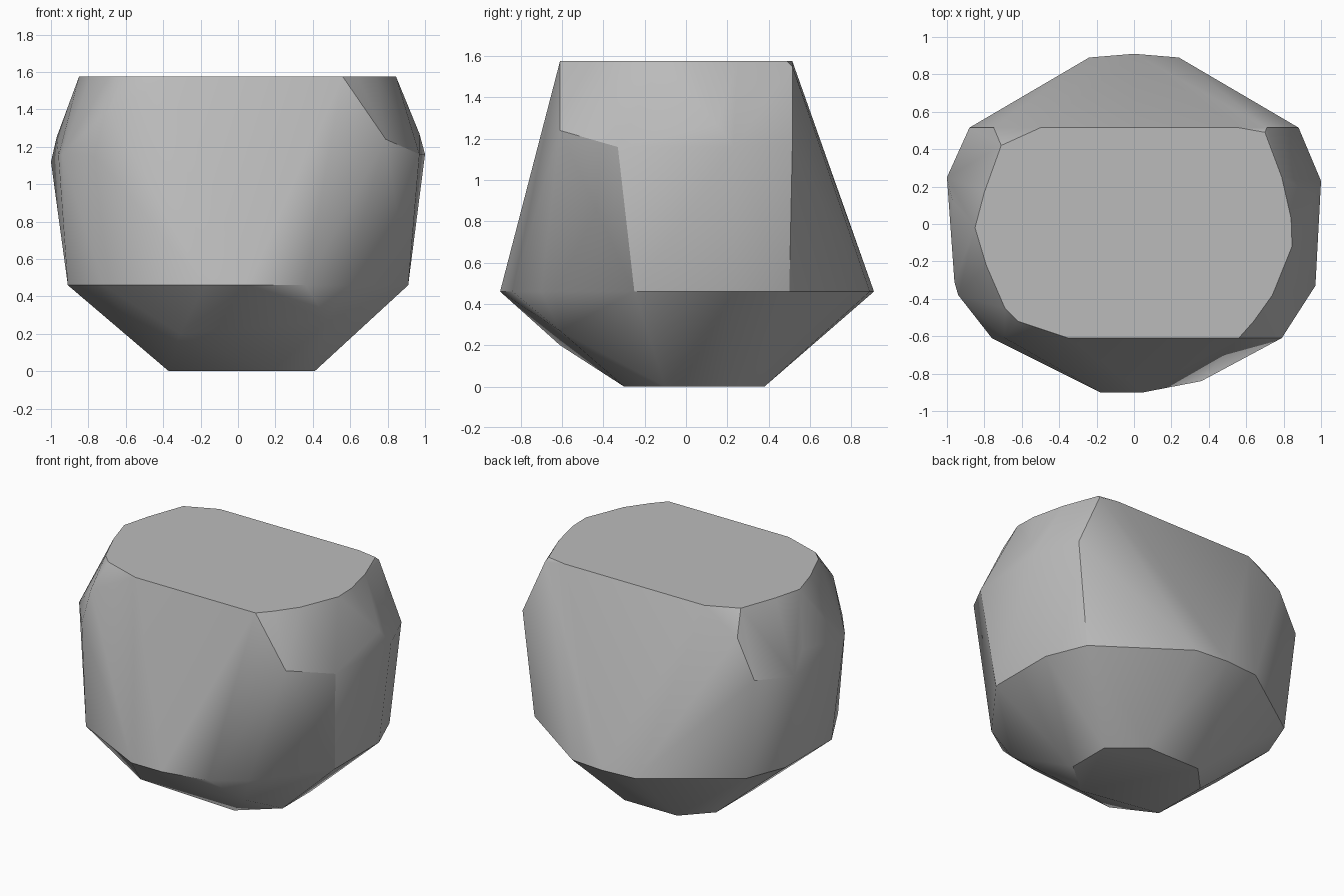
import bpy, bmesh, math

cube = bpy.data.objects.get("Cube")
if cube:
    bpy.data.objects.remove(cube, do_unlink=True)

stone = bpy.data.materials.new("stone grey")
stone.use_nodes = True
grey = (0.5, 0.5, 0.5, 1)
stone.diffuse_color = grey
stone.node_tree.nodes["Principled BSDF"].inputs["Base Color"].default_value = grey

# Flat outlines cut across the boulder, by height
outlines = {
    0: [(-.37, -.2), (.18, -.3), (.41, -.1), (.41, .2), (.2, .38), (-.2, .38), (-.37, .2)],
    .46: [(-.18, -.9), (.05, -.9), (.36, -.84), (.57, -.7), (.91, -.25), (.91, .23),
          (.8, .5), (.24, .89), (0, .91), (-.24, .89), (-.8, .5), (-.91, .22),
          (-.91, -.28), (-.72, -.62)],
    1.575: [(-.35, -.61), (.56, -.61), (.64, -.52), (.74, -.38), (.845, -.12), (.84, .03),
            (.79, .25), (.7, .49), (.56, .515), (-.5, .515), (-.71, .42), (-.8, .17),
            (-.85, -.02), (-.79, -.22), (-.69, -.45), (-.62, -.52)],
}
# Worn corners between the outlines
corners = [(.79, -.61, 1.24), (-.76, -.61, 1.15), (-.69, -.61, 1.4), (.97, -.33, 1.16),
           (-.96, -.31, 1.15), (-.94, -.38, 1.16), (1, .23, 1.16), (.97, .15, 1.27),
           (-1, .25, 1.12), (-.97, .12, 1.25), (.88, .515, 1.17), (-.88, .515, 1.16),
           (.71, .515, 1.55), (-.75, .515, 1.42), (-.31, -.61, .2), (.48, -.61, .27)]

# Boulder: the skin stretched over all the corners
bm = bmesh.new()
for z, outline in outlines.items():
    for x, y in outline:
        bm.verts.new((x, y, z))
for corner in corners:
    bm.verts.new(corner)
hull = bmesh.ops.convex_hull(bm, input=bm.verts[:])
loose = [v for v in bm.verts if not v.link_faces]
bmesh.ops.delete(bm, geom=loose, context="VERTS")
bmesh.ops.dissolve_limit(bm, angle_limit=math.radians(0.5), verts=bm.verts[:], edges=bm.edges[:])
bmesh.ops.recalc_face_normals(bm, faces=bm.faces[:])

mesh = bpy.data.meshes.new("boulder")
bm.to_mesh(mesh)
bm.free()
mesh.materials.append(stone)
boulder = bpy.data.objects.new("boulder", mesh)
bpy.context.collection.objects.link(boulder)

# Soft facets with crisp breaks
bpy.ops.object.select_all(action="DESELECT")
boulder.select_set(True)
bpy.context.view_layer.objects.active = boulder
bpy.ops.object.shade_smooth_by_angle(angle=math.radians(30))
